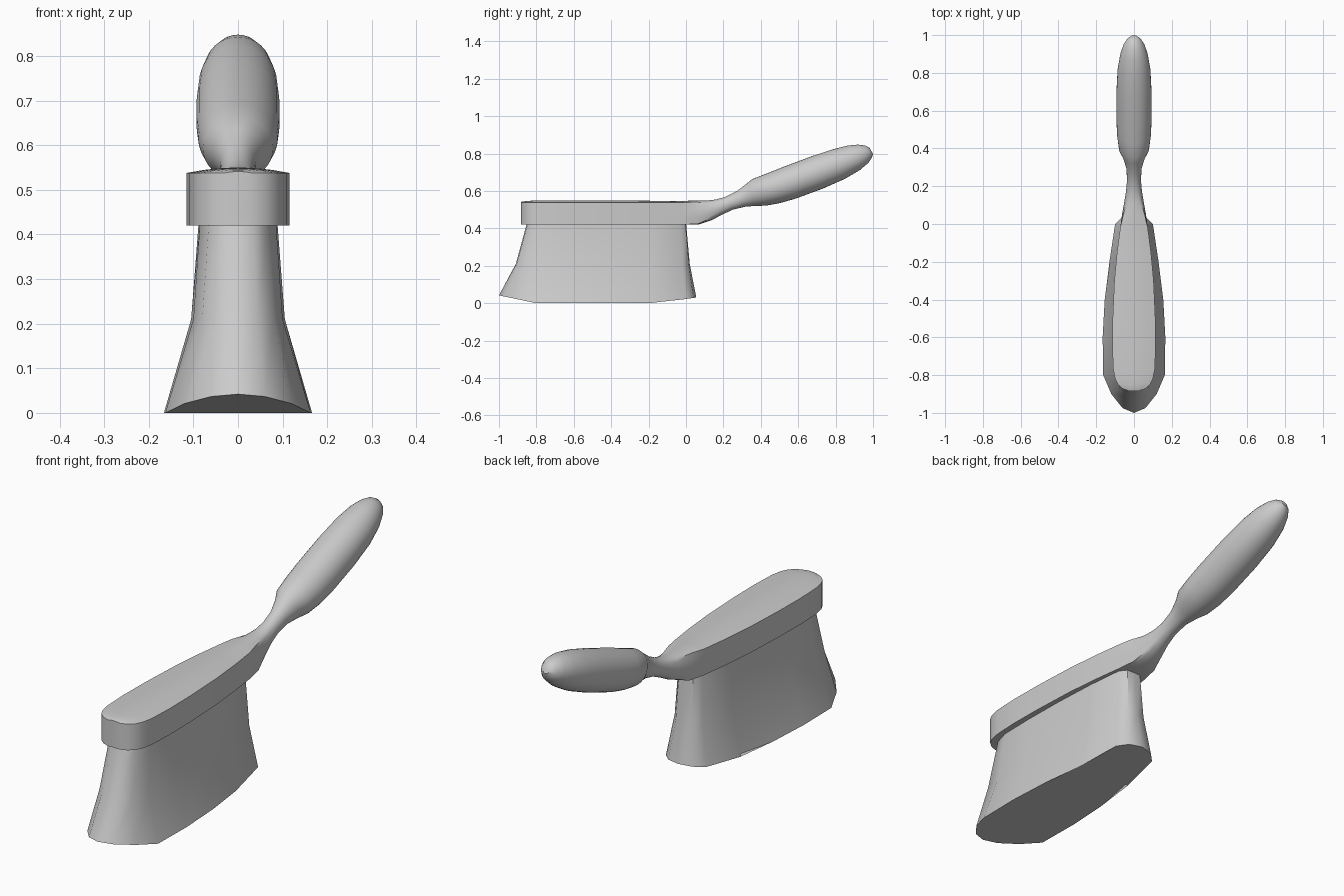
import bpy, bmesh
from math import sin, cos, pi, radians

if "Cube" in bpy.data.objects:
    bpy.data.objects.remove(bpy.data.objects["Cube"])


def loft(name, rings, angle):
    """Skin equal-length closed rings, cap both ends, smooth by angle."""
    bm = bmesh.new()
    loops = [[bm.verts.new(p) for p in ring] for ring in rings]
    n = len(loops[0])
    for a, b in zip(loops, loops[1:]):
        for i in range(n):
            j = (i + 1) % n
            bm.faces.new((a[i], a[j], b[j], b[i]))
    bm.faces.new(loops[0])
    bm.faces.new(loops[-1])
    bmesh.ops.recalc_face_normals(bm, faces=bm.faces)
    me = bpy.data.meshes.new(name)
    bm.to_mesh(me)
    bm.free()
    ob = bpy.data.objects.new(name, me)
    bpy.context.collection.objects.link(ob)
    bpy.ops.object.select_all(action='DESELECT')
    bpy.context.view_layer.objects.active = ob
    ob.select_set(True)
    bpy.ops.object.shade_smooth_by_angle(angle=radians(angle))
    return ob


# Bristle block: half outlines in plan, mirrored, lofted from bottom to top
def outline(half, z):
    full = half + [(-x, y) for x, y in half[-2:0:-1]]
    return [(x, y, z(y)) for x, y in full]


def bottom_z(y):
    return max(0, (-0.8 - y) * 0.21, (y + 0.15) * 0.15)


bottom = [(0, -1), (.06, -.975), (.12, -.9), (.163, -.8), (.166, -.6),
          (.155, -.4), (.13, -.2), (.1, 0), (.06, .04), (0, .055)]
middle = [(0, -.91), (.045, -.905), (.08, -.87), (.1, -.78), (.105, -.6),
          (.1, -.4), (.09, -.2), (.07, -.02), (.04, .015), (0, .02)]
top = [(0, -.85), (.035, -.845), (.065, -.82), (.085, -.75), (.088, -.6),
       (.085, -.4), (.075, -.2), (.058, -.03), (.035, -.003), (0, 0)]
loft("bristles", [outline(bottom, bottom_z), outline(middle, lambda y: .21),
                  outline(top, lambda y: .43)], 40)


# Head and handle: sections that blend from a crowned box to an ellipse
def section(yb, zb, yt, zt, w, q, n=32):
    pts = []
    for i in range(n):
        c, s = cos(2 * pi * i / n), sin(2 * pi * i / n)
        k = (1 - q) + q / max(abs(c), abs(s))
        u, v = c * k, s * k
        t = (v + 1) / 2
        crown = q * .012 * (1 - u * u) * (w / .115) if s > 0.7 else 0
        pts.append((u * w, yb + (yt - yb) * t, zb + (zt - zb) * t + crown))
    return pts


# head stations (y, half width), flat underside
head = [(-.883, .03), (-.872, .06), (-.85, .085), (-.82, .1), (-.77, .11),
        (-.65, .115), (-.5, .113), (-.3, .104), (-.15, .09), (-.02, .073)]
rings = [section(y, .42, y, .538, w, 1) for y, w in head]
# handle stations: bottom y z, top y z, half width, boxiness
handle = [(.065, .42, .04, .545, .063, .75), (.14, .445, .11, .547, .05, .3),
          (.19, .472, .16, .554, .042, .1), (.25, .50, .21, .568, .037, 0),
          (.32, .517, .27, .598, .04, 0), (.38, .52, .32, .636, .057, 0),
          (.43, .522, .355, .664, .079, 0), (.50, .535, .43, .693, .089, 0),
          (.58, .557, .51, .725, .093, 0), (.73, .612, .67, .785, .093, 0),
          (.85, .665, .785, .823, .087, 0), (.93, .712, .865, .843, .073, 0),
          (.975, .75, .92, .848, .055, 0), (.994, .778, .958, .843, .036, 0),
          (1.0, .798, .982, .83, .016, 0)]
rings += [section(*h) for h in handle]
loft("head_and_handle", rings, 40)
